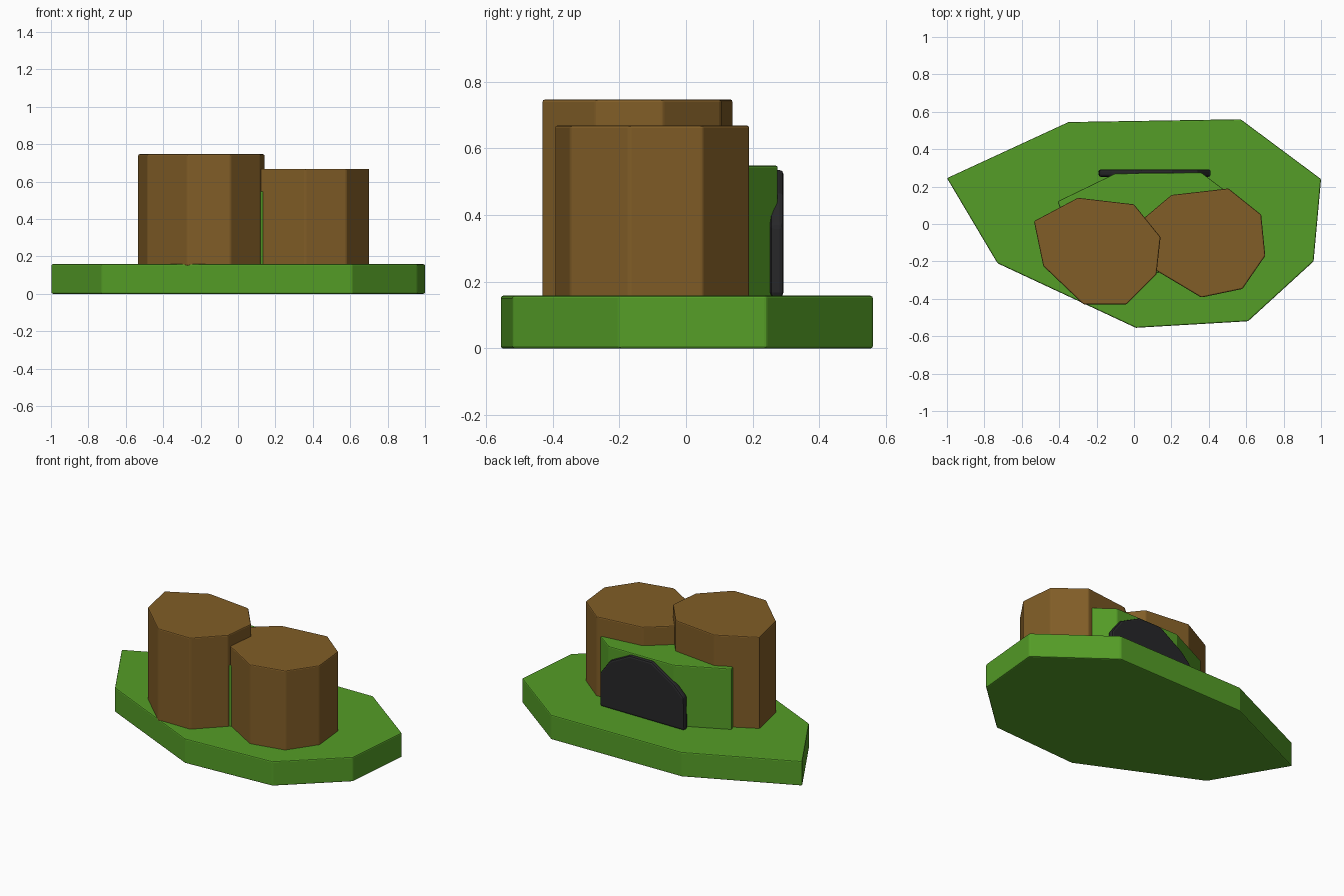
import bpy, bmesh

if "Cube" in bpy.data.objects:
    bpy.data.objects.remove(bpy.data.objects["Cube"])


def material(name, color):
    mat = bpy.data.materials.new(name)
    mat.diffuse_color = (*color, 1)
    mat.use_nodes = True
    mat.node_tree.nodes["Principled BSDF"].inputs["Base Color"].default_value = mat.diffuse_color
    return mat


def prism(name, outline, start, depth, mat, bevel=0.007):
    """Extrude a closed 3D outline along depth and soften its edges."""
    bm = bmesh.new()
    face = bm.faces.new([bm.verts.new(start(a, b)) for a, b in outline])
    top = bmesh.ops.extrude_face_region(bm, geom=[face])["geom"]
    bmesh.ops.translate(bm, vec=depth,
                        verts=[v for v in top if isinstance(v, bmesh.types.BMVert)])
    bmesh.ops.recalc_face_normals(bm, faces=bm.faces)
    mesh = bpy.data.meshes.new(name)
    bm.to_mesh(mesh)
    bm.free()
    mesh.materials.append(mat)
    obj = bpy.data.objects.new(name, mesh)
    bpy.context.collection.objects.link(obj)
    mod = obj.modifiers.new("soft_edges", 'BEVEL')
    mod.width = bevel
    mod.segments = 2
    return obj


def column(name, outline, z0, z1, mat):
    return prism(name, outline, lambda x, y: (x, y, z0), (0, 0, z1 - z0), mat)


green = material("grass_green", (0.09, 0.34, 0.02))
brown = material("earth_brown", (0.22, 0.11, 0.02))
dark = material("cave_dark", (0.02, 0.02, 0.022))

# Flat grassy ground slab
column("ground", [(-1, 0.245), (-0.73, -0.21), (0.01, -0.555), (0.61, -0.52),
                  (0.96, -0.2), (1, 0.24), (0.57, 0.56), (-0.35, 0.545)],
       0, 0.158, green)

# Two tall rocks
column("left_rock", [(-0.535, 0.015), (-0.485, -0.225), (-0.27, -0.43), (-0.04, -0.43),
                     (0.12, -0.27), (0.142, -0.07), (0, 0.105), (-0.30, 0.14)],
       0.15, 0.746, brown)
column("right_rock", [(0.04, 0.02), (0.12, -0.25), (0.36, -0.393), (0.58, -0.347),
                      (0.702, -0.17), (0.68, 0.05), (0.505, 0.19), (0.2, 0.155)],
       0.15, 0.668, brown)

# Lower green mound between and behind the rocks
column("mound", [(-0.41, 0.12), (-0.3, -0.12), (0.12, -0.265), (0.4, -0.15),
                 (0.5, 0.17), (0.36, 0.275), (-0.1, 0.27)],
       0.15, 0.548, green)

# Dark arched cave mouth on the back of the mound
prism("cave_mouth", [(-0.19, 0.155), (0.41, 0.155), (0.41, 0.37), (0.34, 0.465),
                     (0.2, 0.535), (0.04, 0.535), (-0.12, 0.43), (-0.185, 0.365)],
      lambda x, z: (x, 0.252, z), (0, 0.04, 0), dark, 0.012)
